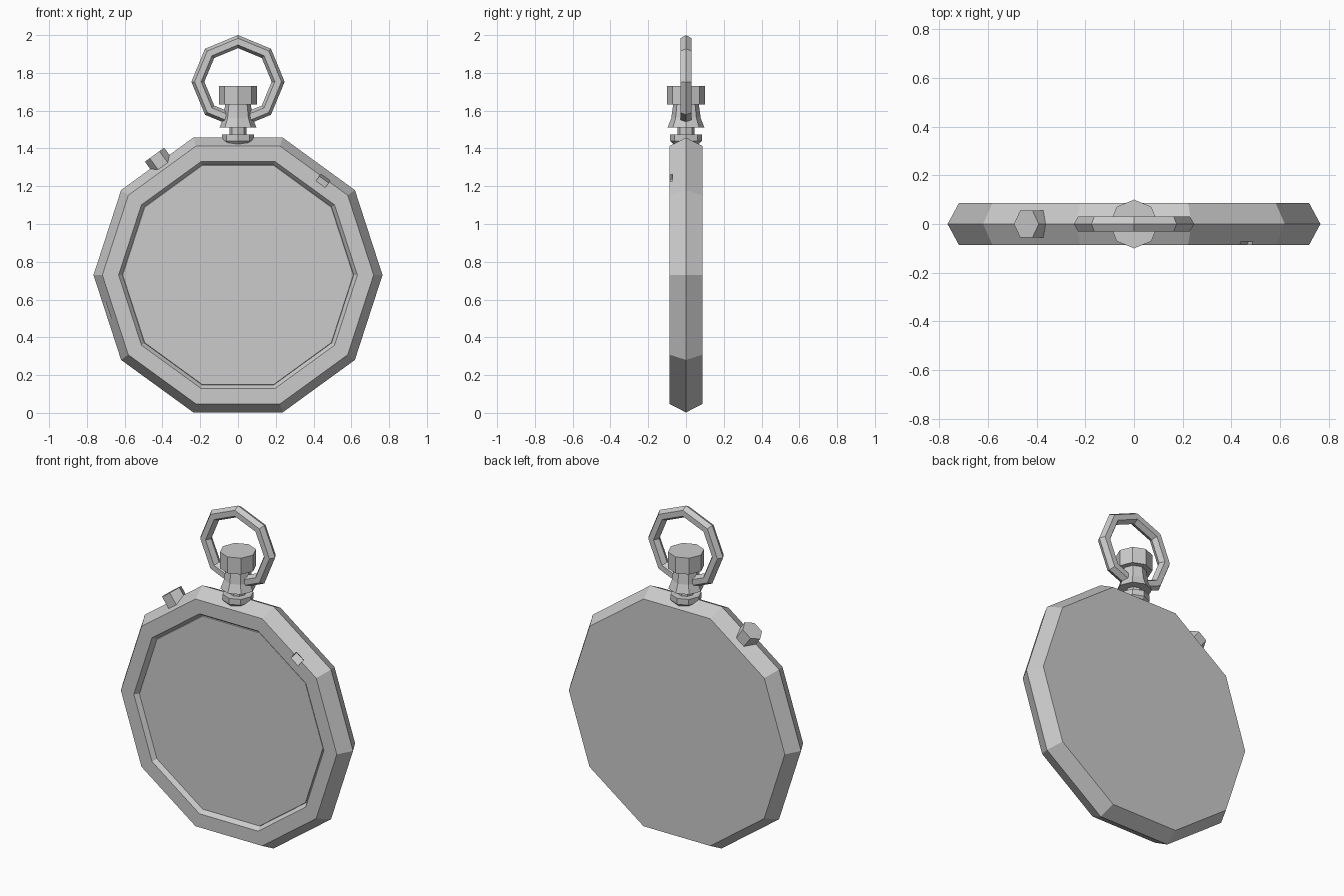
import bpy, bmesh, math
from mathutils import Matrix, Vector

if "Cube" in bpy.data.objects:
    bpy.data.objects.remove(bpy.data.objects["Cube"])


def lathe(name, profile, sides, matrix, closed=False, turn=0.0):
    """Spin (radius, height) points round local z with flat facets."""
    bm = bmesh.new()
    rings = []
    for r, h in profile:
        rings.append([bm.verts.new((r * math.cos(turn + math.tau * i / sides),
                                    r * math.sin(turn + math.tau * i / sides), h))
                      for i in range(sides)])
    pairs = list(zip(rings, rings[1:]))
    if closed:
        pairs.append((rings[-1], rings[0]))
    for a, b in pairs:
        for i in range(sides):
            j = (i + 1) % sides
            bm.faces.new((a[i], a[j], b[j], b[i]))
    if not closed:
        bm.faces.new(rings[0])
        bm.faces.new(rings[-1])
    bmesh.ops.recalc_face_normals(bm, faces=bm.faces)
    mesh = bpy.data.meshes.new(name)
    bm.to_mesh(mesh)
    bm.free()
    ob = bpy.data.objects.new(name, mesh)
    bpy.context.collection.objects.link(ob)
    ob.matrix_world = matrix
    return ob


def chip(target, pos, angle, size):
    """Cut a small dent into an edge with a hidden rotated block."""
    bpy.ops.mesh.primitive_cube_add(size=1)
    c = bpy.context.object
    c.name = "chip_cutter"
    c.matrix_world = (Matrix.Translation(pos) @ Matrix.Rotation(-angle, 4, 'Y')
                      @ Matrix.Rotation(math.radians(45), 4, 'Z')
                      @ Matrix.Diagonal((*size, 1)))
    c.hide_render = True
    c.hide_viewport = True
    m = target.modifiers.new("chip", 'BOOLEAN')
    m.operation = 'DIFFERENCE'
    m.solver = 'EXACT'
    m.object = c


# local z -> world -y (towards the front)
facing = Matrix.Rotation(math.radians(90), 4, 'X')
centre = Matrix.Translation((0, 0, 0.73)) @ facing

# case: decagon with bevelled edge, front rim and recess
case = lathe("case", [(0.718, -0.087), (0.765, 0), (0.718, 0.087),
                      (0.632, 0.087), (0.612, 0.06)], 10, centre)

# worn dents on the rim and the side
chip(case, (0.455, -0.092, 1.235), math.radians(54), (0.05, 0.05, 0.06))
chip(case, (-0.728, -0.03, 0.53), math.radians(198), (0.07, 0.07, 0.09))

# glass over the dial
glass = lathe("glass", [(0.613, 0.06), (0.61, 0.065)], 10, centre)
mat = bpy.data.materials.new("clear_glass")
mat.diffuse_color = (0.8, 0.8, 0.8, 0.5)
mat.use_nodes = True
mat.node_tree.nodes["Principled BSDF"].inputs["Base Color"].default_value = mat.diffuse_color
glass.data.materials.append(mat)

# winding crown: collar, stem, flared skirt and cap
lathe("collar", [(0.065, 1.42), (0.085, 1.44), (0.085, 1.475)], 8, Matrix())
lathe("stem", [(0.045, 1.45), (0.045, 1.53)], 8, Matrix())
lathe("crown_skirt", [(0.098, 1.51), (0.078, 1.56), (0.067, 1.64)], 8, Matrix())
lathe("crown_cap", [(0.1, 1.632), (0.1, 1.73)], 8, Matrix())

# hanging ring: octagon with a six-sided section
lathe("bow_ring", [(0.247, 0), (0.23, 0.03), (0.195, 0.03),
                   (0.178, 0), (0.195, -0.03), (0.23, -0.03)], 8,
      Matrix.Translation((0, 0, 1.753)) @ facing, closed=True)

# side push button on the upper left facet
normal = Vector((math.cos(math.radians(126)), 0, math.sin(math.radians(126))))
tangent = Vector((normal.z, 0, -normal.x))
turn = Matrix((tangent, normal.cross(tangent), normal)).transposed().to_4x4()
pos = Vector((0, 0, 0.73)) + tangent * 0.017
lathe("push_button", [(0.063, 0.7), (0.063, 0.775)], 6, Matrix.Translation(pos) @ turn)
